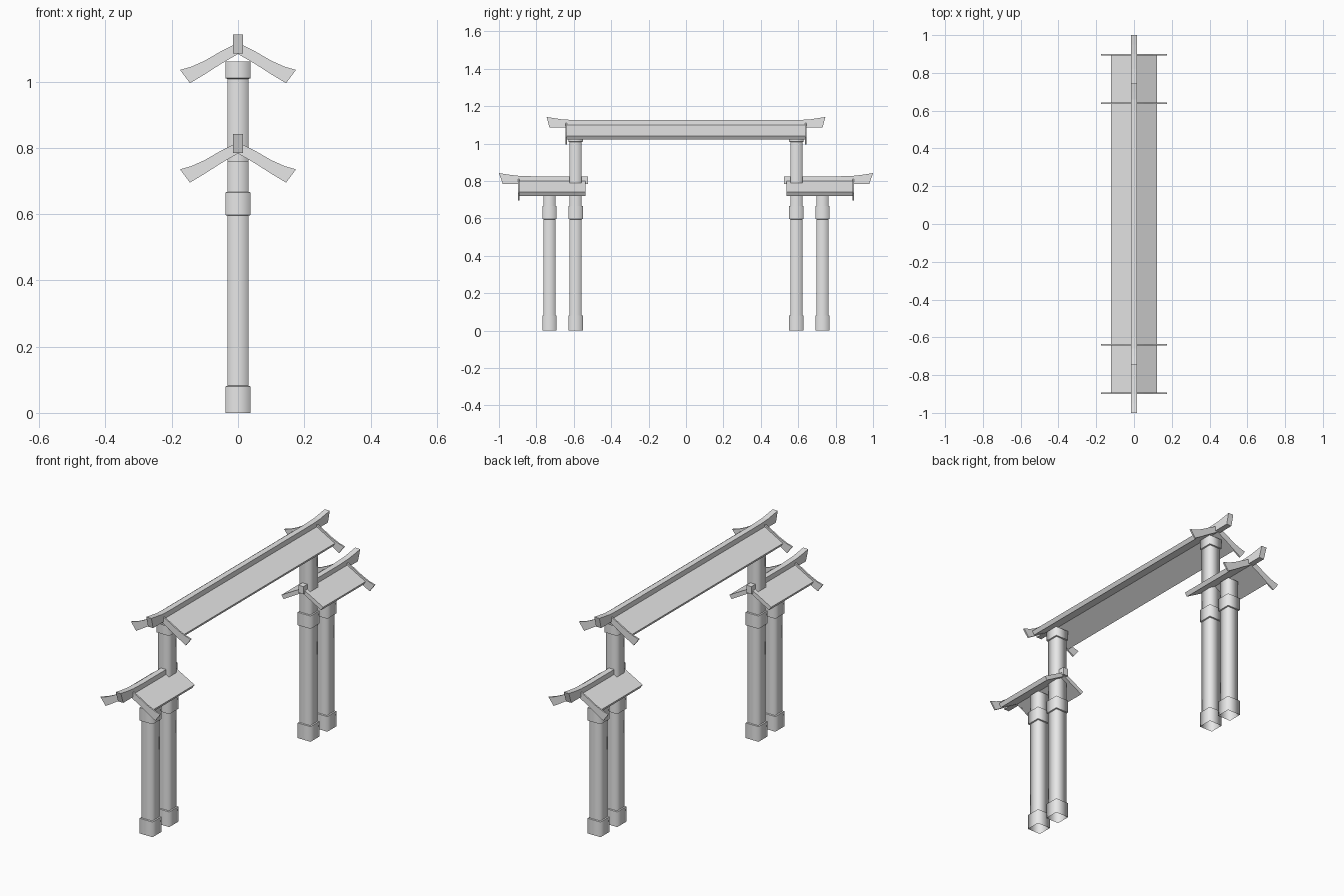
import bpy, bmesh

cube = bpy.data.objects.get("Cube")
if cube:
    bpy.data.objects.remove(cube, do_unlink=True)

stone = bpy.data.materials.new("pale_grey")
stone.use_nodes = True
grey = (0.8, 0.8, 0.8, 1)
stone.diffuse_color = grey
stone.node_tree.nodes["Principled BSDF"].inputs["Base Color"].default_value = grey


def finish(name, bm):
    mesh = bpy.data.meshes.new(name)
    bm.to_mesh(mesh)
    bm.free()
    mesh.materials.append(stone)
    obj = bpy.data.objects.new(name, mesh)
    bpy.context.collection.objects.link(obj)
    return obj


def prism(name, outline, place, a, b):
    """Extrude a 2D outline from a to b; place maps (u, v, depth) to xyz."""
    bm = bmesh.new()
    near = [bm.verts.new(place(u, v, a)) for u, v in outline]
    far = [bm.verts.new(place(u, v, b)) for u, v in outline]
    bm.faces.new(near)
    bm.faces.new(far[::-1])
    n = len(outline)
    for i in range(n):
        j = (i + 1) % n
        bm.faces.new((near[i], far[i], far[j], near[j]))
    bmesh.ops.recalc_face_normals(bm, faces=bm.faces)
    return finish(name, bm)


def across(u, v, d):
    return (u, d, v)


def along(u, v, d):
    return (d, u, v)


def post(name, y, profile):
    """Square tube lofted through (half width, height); walls shade smoothly."""
    bm = bmesh.new()
    square = [(1, 0), (1, 1), (0, 1), (-1, 1), (-1, 0), (-1, -1), (0, -1), (1, -1)]
    rings = [[bm.verts.new((w * u, y + w * v, z)) for u, v in square] for w, z in profile]
    for (w0, _), (w1, _), lo, hi in zip(profile, profile[1:], rings, rings[1:]):
        for i in range(8):
            j = (i + 1) % 8
            face = bm.faces.new((lo[i], lo[j], hi[j], hi[i]))
            face.smooth = w0 == w1
    return finish(name, bm)


# Half shapes of the roof, measured from the underside of the ridge
BOARD_TOP = [(0, .034), (.05, .009), (.10, -.020), (.14, -.038), (.175, -.048)]
BOARD_LOW = [(.145, -.088), (.10, -.061), (.05, -.029), (0, 0)]
PANEL = [(0, .024), (.122, -.043), (.11, -.062), (0, 0)]


def gable_outline(half, base):
    right = [(x, z + base) for x, z in half]
    left = [(-x, z) for x, z in reversed(right[1:-1])]
    return right + left


def roof_panels(name, base, y0, y1):
    prism(name, gable_outline(PANEL, base), across, y0, y1)


def gable_board(name, base, y):
    prism(name, gable_outline(BOARD_TOP + BOARD_LOW, base), across, y - .004, y + .004)


RIDGE_HALF = .015
HIGH, LOW = 1.083, .783
SHAFT, COLLAR = .032, .038

# High central roof with an upswept ridge
roof_panels("main_roof", HIGH, -.636, .636)
tip = [(-.73, 1.085), (-.745, 1.142), (-.70, 1.135), (-.66, 1.129), (-.60, 1.126)]
prism("main_ridge", tip + [(-y, z) for y, z in reversed(tip)], along, -RIDGE_HALF, RIDGE_HALF)

# Post profiles: base collar, shaft, upper collar
lower = [(COLLAR, 0), (COLLAR, .08), (SHAFT, .082), (SHAFT, .595),
         (COLLAR, .597), (COLLAR, .665), (SHAFT, .667)]
tall = lower + [(SHAFT, 1.008), (COLLAR, 1.01), (COLLAR, 1.06)]
short = lower + [(SHAFT, .76)]

# Each side: two posts, a low roof and the gable boards
side_ridge = [(.525, .785), (.525, .825), (.82, .825), (.90, .828),
              (.95, .834), (1.0, .842), (.98, .785)]
for side, s in (("front", -1), ("back", 1)):
    post(side + "_inner_post", s * .59, tall)
    post(side + "_outer_post", s * .73, short)
    roof_panels(side + "_side_roof", LOW, s * .537, s * .895)
    gable_board(side + "_side_gable_board", LOW, s * .895)
    gable_board(side + "_main_gable_board", HIGH, s * .64)
    prism(side + "_side_ridge", [(s * y, z) for y, z in side_ridge],
          along, -RIDGE_HALF, RIDGE_HALF)
